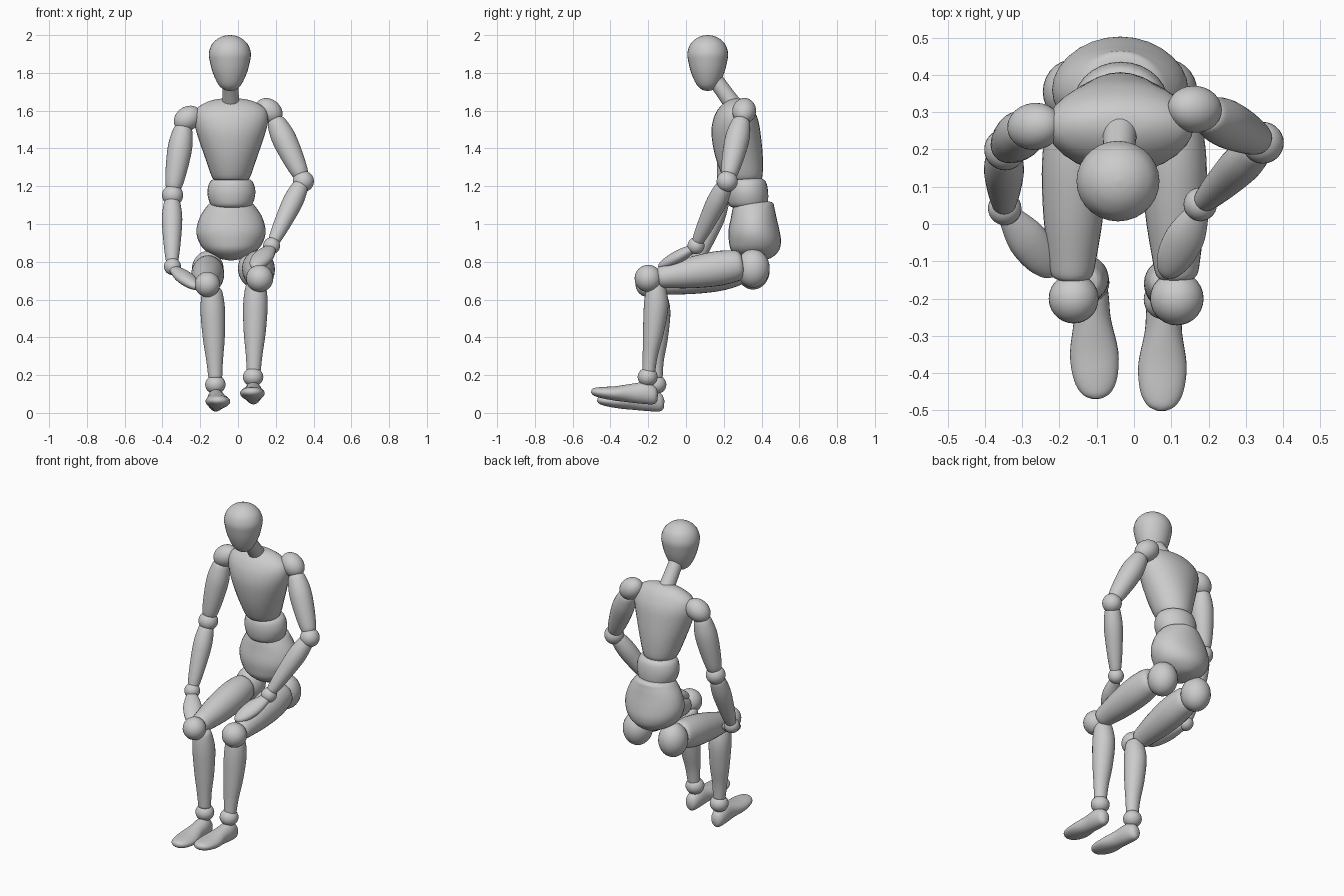
import bpy
from math import cos, sin, pi
from mathutils import Vector

SIDES = 28


def smooth(rows, steps=4):
    """Catmull-Rom refinement of profile rows."""
    pts = [rows[0]] + rows + [rows[-1]]
    out = []
    for i in range(1, len(pts) - 2):
        p, q, r, s = pts[i - 1:i + 3]
        for k in range(steps):
            t = k / steps
            out.append([0.5 * (2 * b + (c - a) * t + (2 * a - 5 * b + 4 * c - d) * t * t
                               + (3 * b - a - 3 * c + d) * t ** 3)
                        for a, b, c, d in zip(p, q, r, s)])
    return out + [list(rows[-1])]


def loft(name, p0, p1, rows, hint=(1, 0, 0)):
    """Oval rings along p0-p1; row = (t, radius u, radius v, offset u, offset v)."""
    p0, p1 = Vector(p0), Vector(p1)
    d = (p1 - p0).normalized()
    u = Vector(hint)
    u = (u - d * u.dot(d)).normalized()
    v = d.cross(u)
    rows = smooth([tuple(r) + (0,) * (5 - len(r)) for r in rows])
    verts, faces = [], []
    for t, ru, rv, ou, ov in rows:
        c = p0.lerp(p1, t) + u * ou + v * ov
        verts += [c + u * max(ru, 0.001) * cos(2 * pi * k / SIDES)
                  + v * max(rv, 0.001) * sin(2 * pi * k / SIDES) for k in range(SIDES)]
    for i in range(len(rows) - 1):
        for k in range(SIDES):
            a, b = i * SIDES + k, i * SIDES + (k + 1) % SIDES
            faces.append((a, b, b + SIDES, a + SIDES))
    faces.append(tuple(reversed(range(SIDES))))
    faces.append(tuple(range(len(verts) - SIDES, len(verts))))
    me = bpy.data.meshes.new(name)
    me.from_pydata(verts, [], faces)
    me.shade_smooth()
    ob = bpy.data.objects.new(name, me)
    bpy.context.collection.objects.link(ob)
    return ob


def ball(name, loc, radii, axis=None):
    """Joint ball; its local z can be turned along axis."""
    bpy.ops.mesh.primitive_uv_sphere_add(segments=28, ring_count=16, location=loc)
    ob = bpy.context.object
    ob.name = name
    ob.scale = radii if isinstance(radii, tuple) else (radii,) * 3
    if axis:
        ob.rotation_mode = 'QUATERNION'
        ob.rotation_quaternion = Vector(axis).to_track_quat('Z', 'Y')
    ob.data.shade_smooth()
    return ob


def upright(name, cx, rows):
    """Body part stacked in z; row = (z, half width, front y, back y)."""
    loft(name, (0, 0, 0), (0, 0, 1),
         [(z, w, (b - f) / 2, cx, (f + b) / 2) for z, w, f, b in rows])


# head and neck
head = [(1.705, .008), (1.712, .033), (1.74, .062), (1.80, .09), (1.86, .106),
        (1.905, .111), (1.95, .096), (1.98, .066), (1.995, .034), (2.0, .004)]
upright("head", -.043, [(z, r, .115 - r * .97, .115 + r * .97) for z, r in head])
loft("neck", (-.043, .14, 1.785), (-.037, .265, 1.61),
     [(0, .042, .042), (.5, .043, .043), (1, .048, .048)])

# torso
upright("chest", -.037, [
    (1.235, .07, .23, .37), (1.243, .098, .2, .402), (1.35, .137, .157, .407),
    (1.47, .178, .135, .396), (1.55, .197, .143, .382), (1.605, .186, .168, .358),
    (1.64, .14, .2, .333), (1.66, .08, .235, .305), (1.666, .01, .265, .275)])
upright("waist", -.035, [
    (1.085, .07, .26, .4), (1.1, .108, .228, .43), (1.165, .127, .215, .435),
    (1.225, .112, .225, .422), (1.245, .07, .26, .39)])
upright("pelvis", -.037, [
    (.808, .015, .35, .39), (.82, .07, .29, .45), (.86, .138, .24, .492),
    (.91, .172, .227, .503), (.965, .183, .225, .495), (1.03, .168, .237, .48),
    (1.085, .135, .248, .468), (1.115, .1, .262, .455), (1.122, .03, .33, .39)])

# legs
THIGH = [(0, .055, .055), (.06, .075, .08), (.3, .087, .092), (.6, .081, .083),
         (.85, .066, .066), (.97, .055, .055), (1, .035, .035)]
SHIN = [(0, .04, .04), (.05, .055, .052), (.25, .065, .065, 0, .008), (.55, .058, .055, 0, .006),
        (.8, .044, .04), (1, .036, .034)]
FOOT = [(0, .015, .022, 0, .042), (.05, .036, .046, 0, .05), (.2, .047, .058, 0, .058),
        (.4, .05, .05, 0, .05), (.65, .065, .038, 0, .039), (.85, .058, .029, 0, .036),
        (.96, .038, .02, 0, .036), (1, .012, .009, 0, .037)]
legs = {
    "left": dict(hip=(.085, .355, .765), thigh=((.105, .3, .785), (.115, -.15, .715)),
                 knee=(.115, -.2, .712), kr=.072, shin=((.095, -.155, .69), (.083, -.198, .21)),
                 ankle=(.08, -.203, .19), foot=((.083, -.155, .04), (.073, -.505, .078))),
    "right": dict(hip=(-.16, .355, .755), thigh=((-.157, .3, .76), (-.167, -.15, .68)),
                  knee=(-.162, -.2, .68), kr=.067, shin=((-.138, -.155, .66), (-.12, -.158, .18)),
                  ankle=(-.12, -.157, .15), foot=((-.12, -.12, .003), (-.1, -.472, .032))),
}
for side, g in legs.items():
    ball(side + "_hip", g["hip"], (.085, .088, .102))
    loft(side + "_thigh", *g["thigh"], THIGH)
    ball(side + "_knee", g["knee"], g["kr"])
    # shin bulges backward at the calf: v points to -y going down, so hint is -x
    loft(side + "_shin", *g["shin"], SHIN, (-1, 0, 0))
    ball(side + "_ankle", g["ankle"], (.054, .053, .05))
    loft(side + "_foot", *g["foot"], FOOT)

# arms
UPPER = [(0, .035, .035), (.06, .05, .05), (.3, .064, .064), (.6, .06, .06),
         (.9, .047, .047), (1, .035, .035)]
LOWER = [(0, .035, .035), (.06, .045, .045), (.3, .054, .054), (.65, .046, .046),
         (.92, .035, .035), (1, .028, .028)]
HAND = [(0, .022, .018), (.12, .035, .025), (.42, .053, .034), (.72, .049, .031),
        (.92, .031, .021), (1, .01, .008)]
arms = {
    "left": dict(shoulder=(.163, .308, 1.598), lean=(-.8, .1, .6), elbow=(.346, .218, 1.226),
                 upper=((.195, .295, 1.555), (.338, .225, 1.25)),
                 lower=((.335, .208, 1.21), (.187, .06, .905)),
                 wrist=(.178, .053, .885), hand=((.178, .045, .875), (.083, -.142, .77)),
                 flat=(1, 0, 0)),
    "right": dict(shoulder=(-.267, .262, 1.558), lean=(.7, .1, .5), elbow=(-.346, .2, 1.152),
                  upper=((-.288, .255, 1.52), (-.344, .205, 1.18)),
                  lower=((-.349, .19, 1.125), (-.349, .05, .79)),
                  wrist=(-.347, .042, .775), hand=((-.345, .035, .765), (-.213, -.137, .662)),
                  flat=(1, .8, 0)),
}
for side, g in arms.items():
    ball(side + "_shoulder", g["shoulder"], (.063, .063, .078), g["lean"])
    loft(side + "_upper_arm", *g["upper"], UPPER)
    ball(side + "_elbow", g["elbow"], .056)
    loft(side + "_forearm", *g["lower"], LOWER)
    ball(side + "_wrist", g["wrist"], .045)
    loft(side + "_hand", *g["hand"], HAND, g["flat"])
